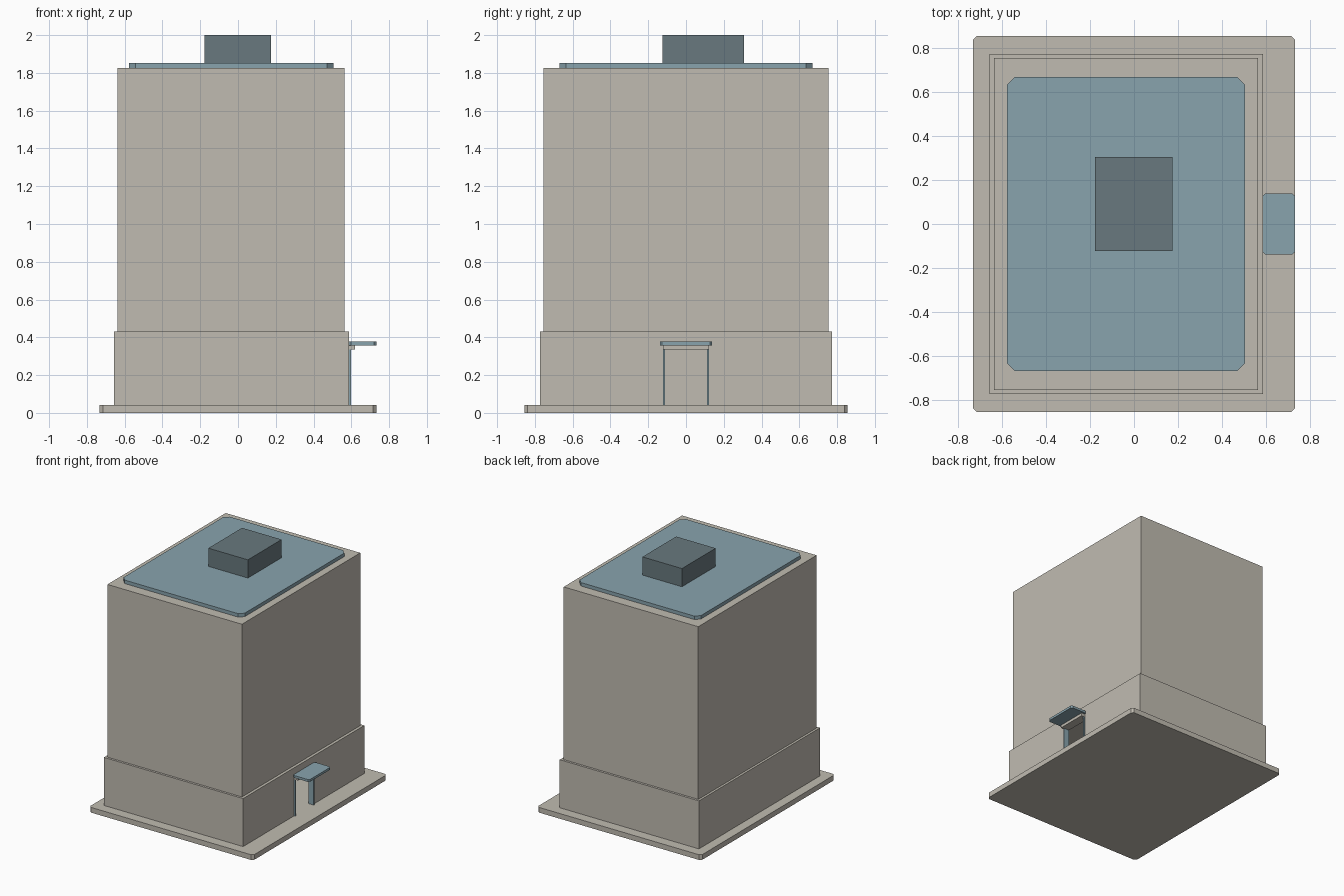
import bpy, bmesh

cube = bpy.data.objects.get("Cube")
if cube:
    bpy.data.objects.remove(cube, do_unlink=True)


def make_material(name, rgb):
    m = bpy.data.materials.new(name)
    m.use_nodes = True
    m.diffuse_color = (*rgb, 1)
    m.node_tree.nodes["Principled BSDF"].inputs["Base Color"].default_value = (*rgb, 1)
    return m


stone = make_material("warm stone", (0.53, 0.50, 0.44))
blue = make_material("blue grey trim", (0.25, 0.37, 0.42))
slate = make_material("dark slate", (0.14, 0.19, 0.21))


def box(name, x, y, z, mat, chamfer=0):
    """Box from min/max ranges, with optional chamfered vertical corners."""
    bm = bmesh.new()
    bmesh.ops.create_cube(bm, size=1)
    for v in bm.verts:
        v.co = [r[0] if c < 0 else r[1] for c, r in zip(v.co, (x, y, z))]
    if chamfer:
        upright = [e for e in bm.edges
                   if abs(e.verts[0].co.z - e.verts[1].co.z) > 0.001]
        bmesh.ops.bevel(bm, geom=upright, offset=chamfer, segments=1, affect='EDGES')
    mesh = bpy.data.meshes.new(name)
    bm.to_mesh(mesh)
    bm.free()
    mesh.materials.append(mat)
    ob = bpy.data.objects.new(name, mesh)
    bpy.context.collection.objects.link(ob)
    return ob


def cut(target, cutter):
    cutter.hide_render = True
    cutter.hide_set(True)
    cutter.display_type = 'WIRE'
    mod = target.modifiers.new("opening", 'BOOLEAN')
    mod.operation = 'DIFFERENCE'
    mod.solver = 'EXACT'
    mod.object = cutter


# Main masses
box("ground_slab", (-0.733, 0.733), (-0.855, 0.855), (0, 0.042), stone, 0.017)
podium = box("podium", (-0.657, 0.587), (-0.773, 0.773), (0.042, 0.43), stone)
box("tower", (-0.638, 0.564), (-0.755, 0.755), (0.43, 1.825), stone)

# Hollow ground floor with an open doorway
cut(podium, box("room_cutter", (-0.645, 0.575), (-0.76, 0.76), (0.03, 0.42), stone))
cut(podium, box("door_cutter", (0.5, 0.65), (-0.115, 0.115), (0.03, 0.335), stone))

# Roof
box("roof_slab", (-0.578, 0.505), (-0.67, 0.67), (1.825, 1.853), blue, 0.035)
box("roof_plant_room", (-0.178, 0.175), (-0.124, 0.306), (1.853, 2.0), slate)

# Entrance
for side, name in ((-1, "right"), (1, "left")):
    y = sorted((side * 0.112, side * 0.121))
    box("door_jamb_" + name, (0.55, 0.598), y, (0.042, 0.335), blue)
box("door_lintel", (0.55, 0.62), (-0.121, 0.121), (0.335, 0.358), stone)
box("entrance_canopy", (0.585, 0.733), (-0.138, 0.138), (0.358, 0.377), blue, 0.012)
